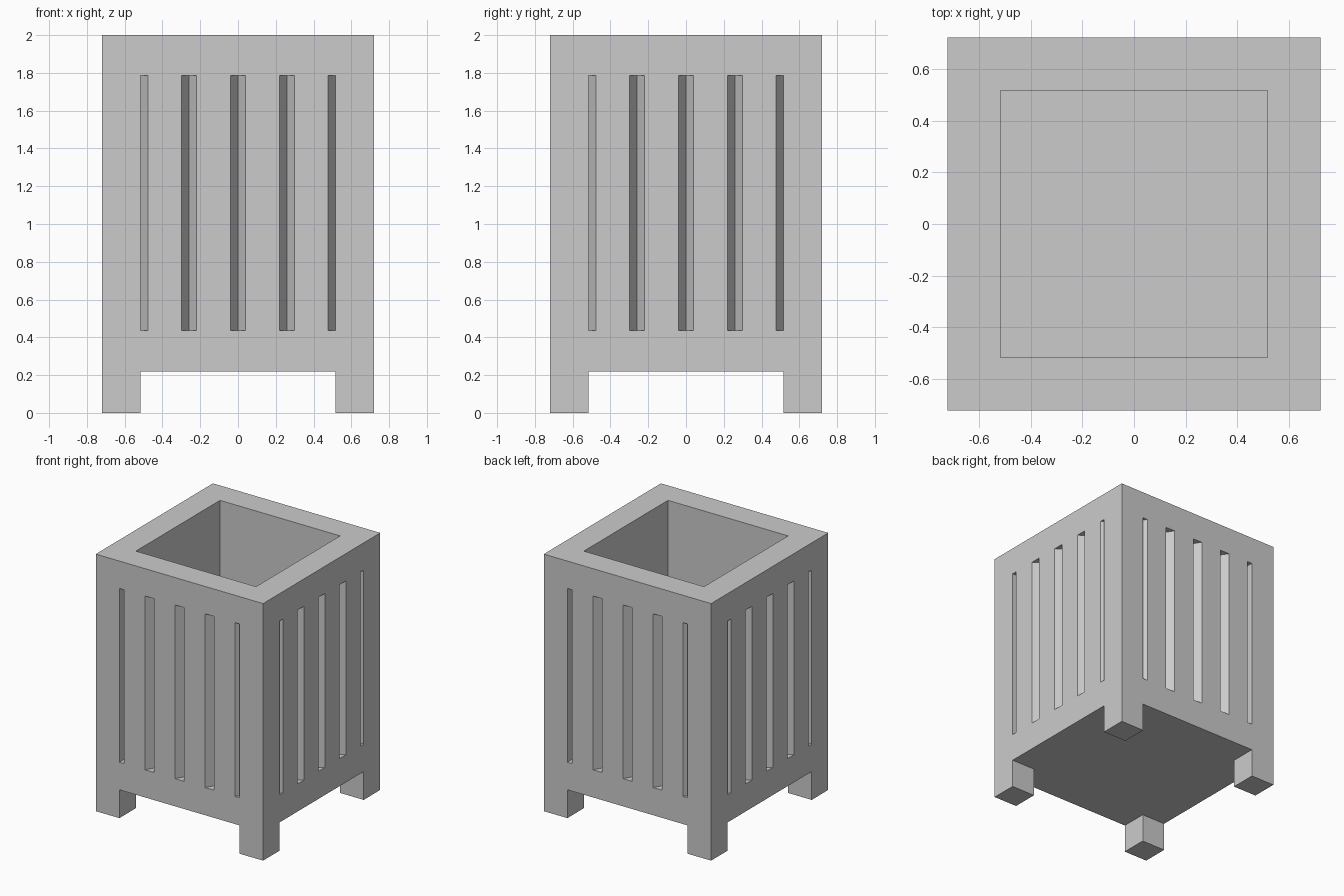
import bpy
from mathutils import Matrix
from math import pi

if "Cube" in bpy.data.objects:
    bpy.data.objects.remove(bpy.data.objects["Cube"], do_unlink=True)

HALF, INNER = 0.72, 0.517          # outer and inner half widths
UNDERSIDE, FLOOR, TOP = 0.22, 0.43, 2.0
SLOT_LOW, SLOT_HIGH = 0.435, 1.787
SLOT_HALF, SLOT_DEPTH = 0.04, 0.062

grey = bpy.data.materials.new("plain_grey")
grey.use_nodes = True
colour = (0.6, 0.6, 0.6, 1)
grey.diffuse_color = colour
grey.node_tree.nodes["Principled BSDF"].inputs["Base Color"].default_value = colour


def prism(name, outline, low, high, turn=0.0):
    """Upright prism from an anticlockwise outline, turned about z."""
    n = len(outline)
    verts = [(x, y, z) for z in (low, high) for x, y in outline]
    faces = [list(range(n))[::-1], list(range(n, 2 * n))]
    faces += [[i, (i + 1) % n, n + (i + 1) % n, n + i] for i in range(n)]
    mesh = bpy.data.meshes.new(name)
    mesh.from_pydata(verts, [], faces)
    mesh.transform(Matrix.Rotation(turn, 4, "Z"))
    mesh.materials.append(grey)
    obj = bpy.data.objects.new(name, mesh)
    bpy.context.collection.objects.link(obj)
    return obj


def rect(x0, x1, y0, y1):
    return [(x0, y0), (x1, y0), (x1, y1), (x0, y1)]


# Planter body, legs included, before cutting
body = prism("planter_body", rect(-HALF, HALF, -HALF, HALF), 0, TOP)
cutters = [prism("inside_cutter", rect(-INNER, INNER, -INNER, INNER), FLOOR, TOP + 0.1)]

# Cross-shaped clearance under the body leaves four corner legs
a, b = INNER, HALF + 0.1
cross = [(-a, -b), (a, -b), (a, -a), (b, -a), (b, a), (a, a),
         (a, b), (-a, b), (-a, a), (-b, a), (-b, -a), (-a, -a)]
cutters.append(prism("leg_cutter", cross, -0.1, UNDERSIDE))

# V-shaped grooves on each side; the outer two are half grooves
out = 0.02
flare = SLOT_HALF * (1 + out / SLOT_DEPTH)
for side in range(4):
    for i in range(-2, 3):
        x = i * INNER / 2
        left = x if i == -2 else x - flare
        right = x if i == 2 else x + flare
        groove = [(left, -HALF - out), (right, -HALF - out), (x, -HALF + SLOT_DEPTH)]
        cutters.append(prism("groove_cutter", groove, SLOT_LOW, SLOT_HIGH, side * pi / 2))

# Cut everything and apply
for cutter in cutters:
    mod = body.modifiers.new("cut", "BOOLEAN")
    mod.operation = "DIFFERENCE"
    mod.solver = "EXACT"
    mod.object = cutter
bpy.context.view_layer.update()
graph = bpy.context.evaluated_depsgraph_get()
result = bpy.data.meshes.new_from_object(body.evaluated_get(graph))
body.modifiers.clear()
body.data = result
for cutter in cutters:
    bpy.data.objects.remove(cutter, do_unlink=True)
